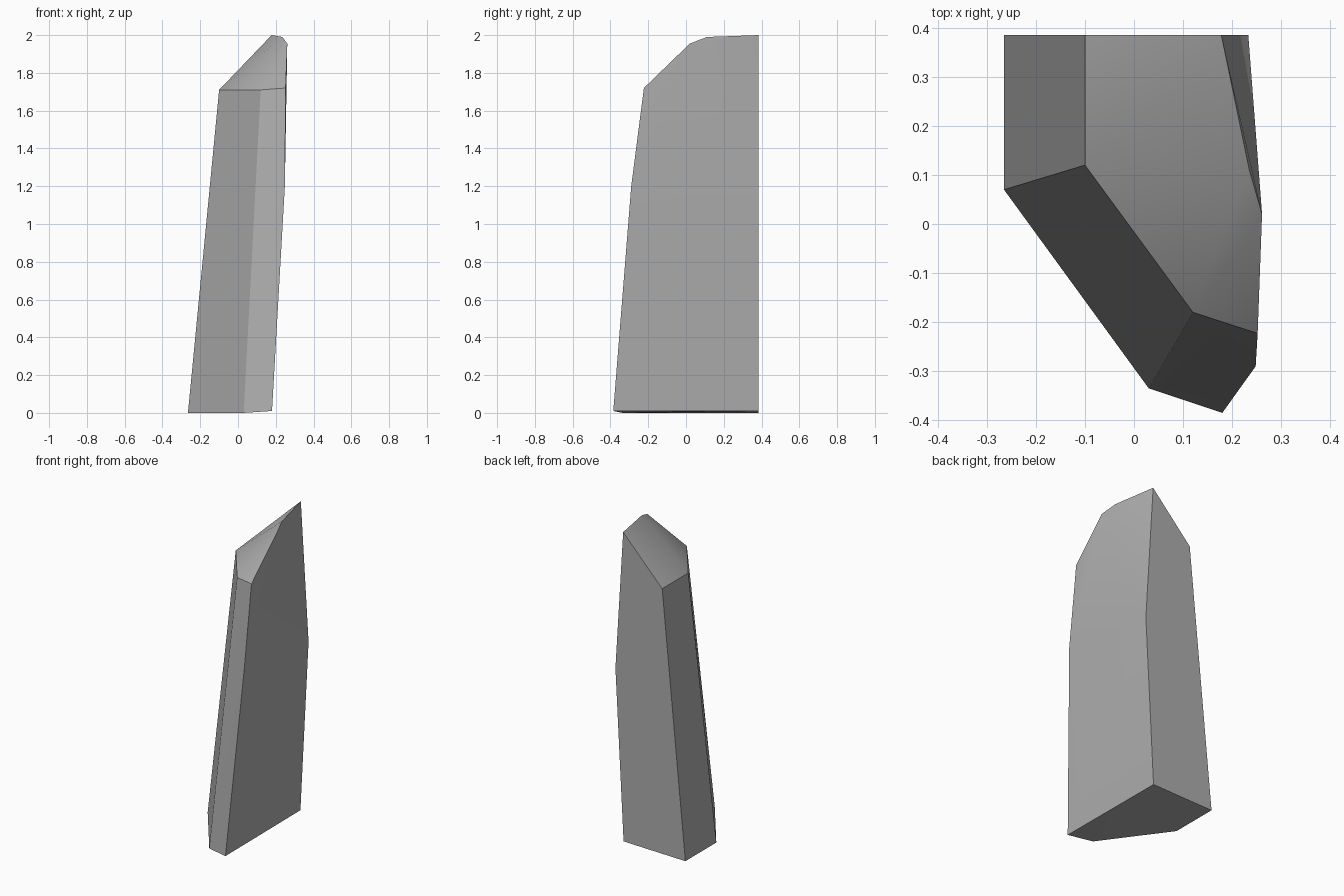
import bpy
import bmesh
import math

default_cube = bpy.data.objects.get("Cube")
if default_cube:
    bpy.data.objects.remove(default_cube, do_unlink=True)


def make_material(name, colour):
    material = bpy.data.materials.new(name)
    material.use_nodes = True
    material.diffuse_color = colour
    shader = material.node_tree.nodes["Principled BSDF"]
    shader.inputs["Base Color"].default_value = colour
    return material


def make_hull(name, rings, material):
    """Wrap a convex faceted skin around rings of corner points."""
    mesh = bpy.data.meshes.new(name)
    bm = bmesh.new()
    for ring in rings:
        for point in ring:
            bm.verts.new(point)
    hull = bmesh.ops.convex_hull(bm, input=bm.verts)
    spare = [v for v in hull["geom_interior"] if isinstance(v, bmesh.types.BMVert)]
    bmesh.ops.delete(bm, geom=spare, context="VERTS")
    # Merge triangles that lie in one flat facet
    bmesh.ops.dissolve_limit(bm, angle_limit=math.radians(1),
                             verts=bm.verts, edges=bm.edges)
    bmesh.ops.recalc_face_normals(bm, faces=bm.faces)
    bm.to_mesh(mesh)
    bm.free()
    mesh.materials.append(material)
    shard = bpy.data.objects.new(name, mesh)
    bpy.context.collection.objects.link(shard)
    return shard


BACK = 0.385   # flat back plane
SHOULDER = 1.71   # height of the low rim of the slanted top

# Five-sided base, nearly flat underneath
base = [(-0.265, 0.07, 0), (0.03, -0.335, 0), (0.18, -BACK, 0.01),
        (0.175, BACK, 0.01), (-0.265, BACK, 0)]

# Bends part way up the side wall
waist = [(0.248, -0.29, 1.2), (0.233, BACK, 1.11)]

# Low rim of the slanted top
rim = [(-0.1, BACK, SHOULDER), (-0.1, 0.12, SHOULDER),
       (0.12, -0.18, SHOULDER), (0.252, -0.223, 1.72)]

# Crest running back to the highest corner
crest = [(0.261, 0.02, 1.955), (0.235, 0.11, 1.99), (0.178, BACK, 2)]

stone = make_material("grey stone", (0.42, 0.42, 0.42, 1))
shard = make_hull("stone_shard", [base, waist, rim, crest], stone)

# Soft folds on the slanted top, crisp outer edges
bpy.ops.object.select_all(action="DESELECT")
shard.select_set(True)
bpy.context.view_layer.objects.active = shard
bpy.ops.object.shade_smooth_by_angle(angle=math.radians(30))
